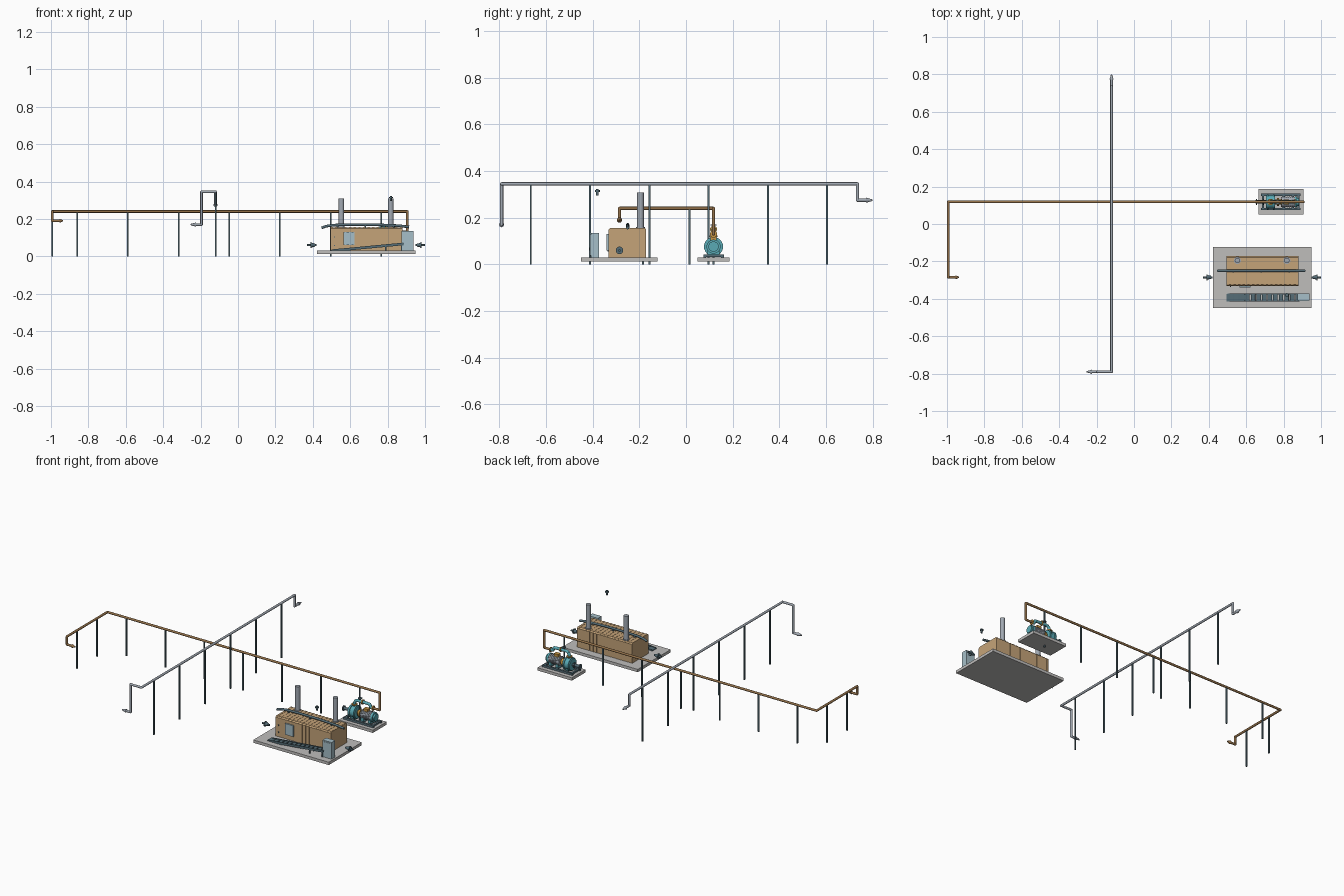
import bpy, bmesh, math
from mathutils import Vector, Matrix

if "Cube" in bpy.data.objects:
    bpy.data.objects.remove(bpy.data.objects["Cube"])


def mat(name, rgb):
    m = bpy.data.materials.new(name)
    m.diffuse_color = (*rgb, 1)
    m.use_nodes = True
    m.node_tree.nodes["Principled BSDF"].inputs["Base Color"].default_value = m.diffuse_color
    return m


TAN = mat("tan_cladding", (.56, .37, .19))
BROWN = mat("brown_pipe", (.30, .17, .07))
TEAL = mat("teal_paint", (.10, .40, .46))
SLATE = mat("slate_steel", (.09, .15, .18))
PALE = mat("pale_blue_panel", (.38, .52, .58))
STEEL = mat("steel", (.36, .40, .45))
GOLD = mat("gold_metal", (.58, .31, .06))
PAD = mat("concrete", (.52, .51, .50))


def finish(name, bm, m, smooth=False):
    me = bpy.data.meshes.new(name)
    bm.to_mesh(me)
    bm.free()
    o = bpy.data.objects.new(name, me)
    bpy.context.collection.objects.link(o)
    me.materials.append(m)
    if smooth:
        bpy.ops.object.select_all(action='DESELECT')
        o.select_set(True)
        bpy.context.view_layer.objects.active = o
        bpy.ops.object.shade_smooth_by_angle(angle=math.radians(40))
    return o


def box_into(bm, x0, x1, y0, y1, z0, z1):
    M = Matrix.Translation(((x0 + x1) / 2, (y0 + y1) / 2, (z0 + z1) / 2))
    bmesh.ops.create_cube(bm, size=1, matrix=M @ Matrix.Diagonal((x1 - x0, y1 - y0, z1 - z0, 1)))


def boxes(name, m, *dims):
    bm = bmesh.new()
    for d in dims:
        box_into(bm, *d)
    return finish(name, bm, m)


def cone_into(bm, a, b, r1, r2, n=16):
    a, b = Vector(a), Vector(b)
    d = b - a
    M = Matrix.Translation((a + b) / 2) @ d.to_track_quat('Z', 'Y').to_matrix().to_4x4()
    bmesh.ops.create_cone(bm, cap_ends=True, segments=n, radius1=r1, radius2=r2, depth=d.length, matrix=M)


def rods(name, m, *parts):
    # each part: start, end, radius[, end radius]
    bm = bmesh.new()
    for p in parts:
        cone_into(bm, p[0], p[1], p[2], p[3] if len(p) > 3 else p[2], 24)
    return finish(name, bm, m, True)


def pipe(name, m, pts, r):
    bm = bmesh.new()
    for a, b in zip(pts, pts[1:]):
        cone_into(bm, a, b, r, r)
    for p in pts[1:-1]:
        bmesh.ops.create_uvsphere(bm, u_segments=16, v_segments=8, radius=r, matrix=Matrix.Translation(p))
    return finish(name, bm, m, True)


def nozzle(name, p, d, m=SLATE):
    # flanged stub pointing along d
    p, d = Vector(p), Vector(d)
    rods(name, m, (p, p + d * .05, .0055), (p + d * .008, p + d * .026, .008, .012),
         (p + d * .026, p + d * .032, .016))


# long brown pipe run with drops and outlet tips
pipe("brown_pipe_run", BROWN, [(-.945, -.285, .19), (-.993, -.285, .19), (-.993, -.285, .24),
     (-.993, .118, .24), (.905, .118, .24), (.905, .118, .13), (.86, .118, .13)], .007)
rods("brown_pipe_tip", BROWN, ((-.955, -.285, .19), (-.935, -.285, .19), .011, .003))

# long grey pipe run, crossing above the brown one
pipe("grey_pipe_run", STEEL, [(-.235, -.79, .17), (-.195, -.79, .17), (-.195, -.79, .345),
     (-.12, -.79, .345), (-.12, .735, .345), (-.12, .735, .275), (-.12, .785, .275)], .007)
rods("grey_pipe_tips", STEEL, ((-.225, -.79, .17), (-.255, -.79, .17), .011, .003),
     ((-.12, .772, .275), (-.12, .80, .275), .011, .003))

# pipe support posts
w = .004
posts = [(-.86 + .271 * i, .118, .235) for i in range(7)]
posts += [(-.993, .015, .235), (-.993, -.185, .235)]
posts += [(-.12, -.665 + .254 * i, .34) for i in range(6)]
boxes("pipe_posts", SLATE, *[(x - w, x + w, y - w, y + w, 0, h) for x, y, h in posts])

# concrete pads
boxes("heater_pad", PAD, (.422, .948, -.45, -.122, .012, .03))
boxes("pump_pad", PAD, (.665, .905, .05, .187, .012, .03))

# clad heater body with chamfered top and shallow ribs
prof = [(-.331, .03), (-.331, .148), (-.324, .155), (-.179, .155), (-.172, .148), (-.172, .03)]
bm = bmesh.new()


def slab(x0, x1, grow):
    rings = []
    for x in (x0, x1):
        rings.append([bm.verts.new((x, -.2515 + (y + .2515) * (1 + grow / .08),
                                    z if z < .04 else z + grow)) for y, z in prof])
    a, b = rings
    bm.faces.new(a)
    bm.faces.new(b[::-1])
    for i in range(6):
        j = (i + 1) % 6
        bm.faces.new((a[j], a[i], b[i], b[j]))


slab(.495, .88, 0)
for i in range(16):
    x = .495 + i * .385 / 15.6
    slab(x, x + .012, .0012)
bmesh.ops.recalc_face_normals(bm, faces=bm.faces)
finish("heater_body", bm, TAN)

# stacks
for i, x in enumerate((.553, .817)):
    rods(f"exhaust_stack_{i + 1}", STEEL, ((x, -.195, .15), (x, -.195, .308), .0145),
         ((x, -.195, .155), (x, -.195, .16), .019))

# curved header pipe lying over the roof
pipe("roof_header", SLATE, [(.447, -.25, .152), (.47, -.25, .161), (.51, -.25, .167), (.60, -.25, .170),
     (.74, -.25, .169), (.86, -.25, .164), (.915, -.25, .157)], .007)
boxes("header_saddles", SLATE, *[(x - .004, x + .004, -.258, -.242, .15, .166) for x in (.53, .68, .83)])

# wall panel, door handles and control cabinet
boxes("wall_panel", PALE, (.565, .622, -.340, -.328, .06, .13))
boxes("wall_latches", SLATE, *[(.513, .518, -.336, -.33, z, z + .006) for z in (.055, .10)])
boxes("control_cabinet", PALE, (.875, .938, -.408, -.372, .03, .135))
boxes("cabinet_door", PALE, (.881, .932, -.4105, -.405, .038, .128))

# sloping walkway with rails and treads
bm = bmesh.new()
slope = Matrix.Translation((.69, 0, .048)) @ Matrix.Rotation(-math.atan2(.036, .38), 4, 'Y')
for y in (-.412, -.375):
    box_into(bm, -.19, .195, y - .0025, y + .0025, -.007, .007)
for i in range(13):
    x = -.185 + i * .030
    box_into(bm, x, x + .023, -.412, -.375, -.003, .004)
bmesh.ops.transform(bm, matrix=slope, verts=bm.verts)
for x, h in ((.79, .052), (.875, .062)):
    for y in (-.412, -.375):
        box_into(bm, x - .003, x + .003, y - .003, y + .003, .03, h)
box_into(bm, .495, .60, -.414, -.373, .03, .035)
finish("sloping_walkway", bm, SLATE)

# separate flanged connections around the heater
nozzle("inlet_nozzle", (.42, -.285, .06), (-1, 0, 0))
nozzle("outlet_nozzle", (.95, -.285, .06), (1, 0, 0))
rods("vent_nozzle", SLATE, ((.817, -.38, .295), (.817, -.38, .323), .0055),
     ((.817, -.38, .311), (.817, -.38, .318), .0105))

# pump skid frame with cross members and saddles
boxes("pump_frame", SLATE, *[(.68, .89, y - .006, y + .006, .03, .043) for y in (.08, .156)],
      *[(x - .006, x + .006, .08, .156, .032, .042) for x in (.69, .735, .80, .85, .88)])
boxes("pump_feet", TEAL, *[(x - .009, x + .009, .092, .144, .042, .062) for x in (.73, .80, .85)])

# pump casing, suction nozzle and outlet bend
Y, Z = .118, .076


def turned(name, m, *spans):
    rods(name, m, *[((a, Y, Z), (b, Y, Z), r) for a, b, r in spans])


turned("pump_casing", TEAL, (.705, .755, .036), (.712, .720, .041), (.742, .750, .041))
turned("suction_nozzle", SLATE, (.65, .706, .009), (.652, .658, .016), (.690, .696, .016))
turned("shaft_coupling", GOLD, (.755, .785, .013), (.764, .776, .022))
turned("pump_motor", STEEL, (.785, .86, .027), *[(.79 + .01 * i, .794 + .01 * i, .030) for i in range(7)])
turned("motor_end_cap", TEAL, (.86, .872, .030), (.872, .882, .022))
arch = [(.73, Y, .10), (.73, Y, .125)]
arch += [(.755 - .025 * math.cos(t), Y, .125 + .025 * math.sin(t)) for t in (.4, .8, 1.2, 1.57)]
arch += [(.80, Y, .15), (.835, Y, .148), (.845, Y, .13), (.862, Y, .13)]
pipe("discharge_bend", TEAL, arch, .009)
rods("discharge_flanges", GOLD, ((.73, Y, .118), (.73, Y, .124), .017),
     ((.785, Y, .15), (.791, Y, .15), .015), ((.857, Y, .13), (.863, Y, .13), .015))
rods("valve_handwheel", SLATE, ((.768, Y, .15), (.768, Y, .17), .004), ((.768, Y, .166), (.768, Y, .17), .013))
boxes("motor_terminal_box", GOLD, (.80, .83, .105, .131, .10, .118))
